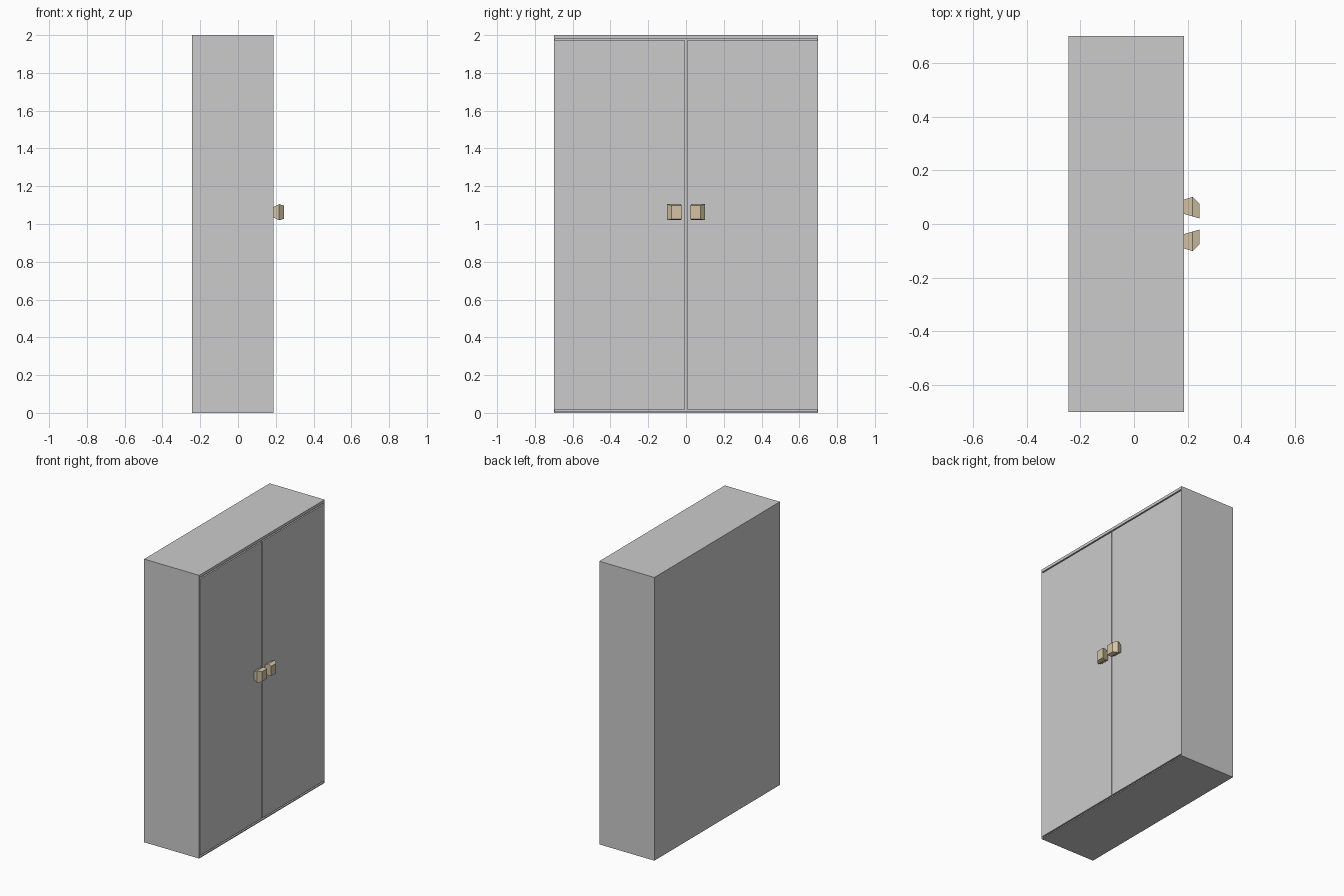
import bpy

if "Cube" in bpy.data.objects:
    bpy.data.objects.remove(bpy.data.objects["Cube"])

X0, X1 = -0.243, 0.187      # back and door face of the cabinet
HALF, TOP = 0.70, 2.0
LINER = 0.02                # depth of a door board


def mesh_object(name, verts, faces):
    mesh = bpy.data.meshes.new(name)
    mesh.from_pydata(verts, [], faces)
    obj = bpy.data.objects.new(name, mesh)
    bpy.context.collection.objects.link(obj)
    return obj


def loft(name, sections):
    """Join rectangles (x, y0, y1, z0, z1) stacked along x, capped at both ends."""
    verts, faces = [], []
    for x, y0, y1, z0, z1 in sections:
        verts += [(x, y0, z0), (x, y1, z0), (x, y1, z1), (x, y0, z1)]
    for s in range(len(sections) - 1):
        a = 4 * s
        for i in range(4):
            j = (i + 1) % 4
            faces.append((a + j, a + i, a + 4 + i, a + 4 + j))
    n = len(verts)
    faces += [(3, 2, 1, 0), (n - 4, n - 3, n - 2, n - 1)]
    # keep the winding outward when the part is mirrored to -y
    if sections[0][1] > sections[0][2]:
        faces = [f[::-1] for f in faces]
    return mesh_object(name, verts, faces)


def board(name, x0, x1, y0, y1, z0, z1):
    return loft(name, [(x0, y0, y1, z0, z1), (x1, y0, y1, z0, z1)])


brass = bpy.data.materials.new("tan_knob")
brass.diffuse_color = (0.66, 0.55, 0.38, 1)
brass.use_nodes = True
brass.node_tree.nodes["Principled BSDF"].inputs["Base Color"].default_value = brass.diffuse_color

# Carcass boards
SIDE = 0.006
board("top_panel", X0, X1, -HALF, HALF, 1.98, TOP)
board("bottom_panel", X0, X1, -HALF, HALF, 0, 0.008)
board("back_panel", X0, X0 + 0.015, -HALF + SIDE, HALF - SIDE, 0.008, 1.98)

for side, s in (("left", -1), ("right", 1)):
    board(side + "_side_panel", X0, X1, s * (HALF - SIDE), s * HALF, 0.008, 1.98)

    # Door, with narrow gaps above, below and along the middle
    board(side + "_door", X1 - LINER, X1, s * 0.004, s * (HALF - SIDE - 0.001), 0.017, 1.971)

    # Faceted knob: narrow foot, wide shoulder, chamfered outer face
    knob = loft(side + "_knob", [
        (X1, s * 0.037, s * 0.091, 1.035, 1.09),
        (0.218, s * 0.028, s * 0.101, 1.02, 1.105),
        (0.243, s * 0.021, s * 0.077, 1.027, 1.097),
    ])
    knob.data.materials.append(brass)
